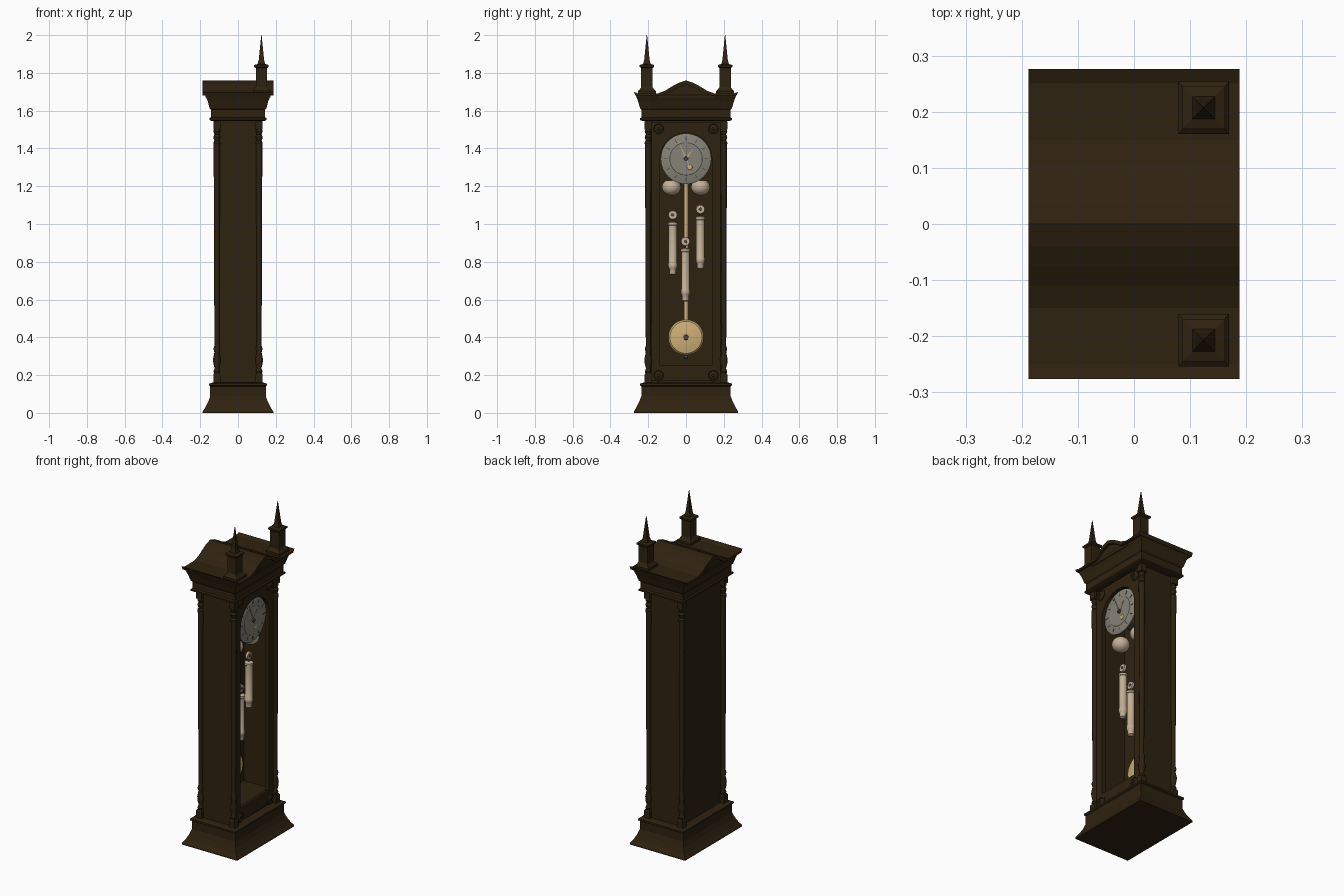
import bpy, bmesh, math
from mathutils import Matrix, Vector

if "Cube" in bpy.data.objects:
    bpy.data.objects.remove(bpy.data.objects["Cube"])


def material(name, rgb, rough=0.6):
    m = bpy.data.materials.new(name)
    m.use_nodes = True
    m.diffuse_color = (*rgb, 1)
    b = next(n for n in m.node_tree.nodes if n.type == 'BSDF_PRINCIPLED')
    b.inputs["Base Color"].default_value = (*rgb, 1)
    b.inputs["Roughness"].default_value = rough
    return m


WOOD = material("dark wood", (0.028, 0.016, 0.005))
SILVER = material("dial silver", (0.24, 0.225, 0.185))
CREAM = material("pale brass", (0.55, 0.43, 0.3))
GOLD = material("gold", (0.62, 0.43, 0.18))
STEEL = material("dark steel", (0.07, 0.065, 0.055))


def finish(name, bm, mat, smooth=False):
    bmesh.ops.recalc_face_normals(bm, faces=bm.faces[:])
    me = bpy.data.meshes.new(name)
    bm.to_mesh(me)
    bm.free()
    me.materials.append(mat)
    ob = bpy.data.objects.new(name, me)
    bpy.context.collection.objects.link(ob)
    if smooth:
        bpy.ops.object.select_all(action='DESELECT')
        ob.select_set(True)
        bpy.context.view_layer.objects.active = ob
        bpy.ops.object.shade_smooth_by_angle(angle=math.radians(35))
    return ob


def box(name, lo, hi, mat=WOOD):
    bm = bmesh.new()
    lo, hi = Vector(lo), Vector(hi)
    bmesh.ops.create_cube(bm, size=1, matrix=Matrix.Translation((lo + hi) / 2)
                          @ Matrix.Diagonal((*(hi - lo), 1)))
    return finish(name, bm, mat)


def tiers(name, levels, cx=0, cy=0, mat=WOOD):
    """Stack of rectangles (z, half x, half y) joined into one solid."""
    bm = bmesh.new()
    rings = [[bm.verts.new((cx + sx * hx, cy + sy * hy, z))
              for sx, sy in ((-1, -1), (1, -1), (1, 1), (-1, 1))] for z, hx, hy in levels]
    for a, b in zip(rings, rings[1:]):
        for i in range(4):
            j = (i + 1) % 4
            bm.faces.new((a[i], a[j], b[j], b[i]))
    bm.faces.new(rings[0])
    bm.faces.new(rings[-1])
    return finish(name, bm, mat)


def prism(name, outline, x0, x1, mat=WOOD, mirror=False):
    """Extrude a (y, z) outline along x."""
    bm = bmesh.new()
    f = bm.faces.new([bm.verts.new((x0, y, z)) for y, z in outline])
    ext = bmesh.ops.extrude_face_region(bm, geom=[f])["geom"]
    bmesh.ops.translate(bm, vec=(x1 - x0, 0, 0),
                        verts=[v for v in ext if isinstance(v, bmesh.types.BMVert)])
    ob = finish(name, bm, mat)
    if mirror:
        mod = ob.modifiers.new("mirror", 'MIRROR')
        mod.use_axis = (False, True, False)
    return ob


def lathe(name, profile, loc, mat, axis='Z', seg=24):
    """Turn a (radius, distance) profile around z, or around x."""
    bm = bmesh.new()
    rings = [[bm.verts.new((r * math.cos(t), r * math.sin(t), h))
              for t in (2 * math.pi * i / seg for i in range(seg))] for r, h in profile]
    for a, b in zip(rings, rings[1:]):
        for i in range(seg):
            j = (i + 1) % seg
            bm.faces.new((a[i], a[j], b[j], b[i]))
    bm.faces.new(rings[0])
    bm.faces.new(rings[-1])
    if axis == 'X':
        bm.transform(Matrix.Rotation(math.pi / 2, 4, 'Y'))
    bm.transform(Matrix.Translation(loc))
    return finish(name, bm, mat, True)


def disc(name, r, loc, depth, mat, seg=32):
    return lathe(name, [(r * 0.93, 0), (r, depth * 0.3), (r, depth * 0.7), (r * 0.93, depth)],
                 loc, mat, 'X', seg)


# Plinth
tiers("plinth", [(0, .187, .276), (.008, .187, .276), (.03, .172, .262), (.06, .157, .247),
                 (.09, .147, .236), (.14, .147, .236), (.145, .153, .244), (.155, .153, .244),
                 (.16, .135, .225)])

# Case walls, floor and ceiling
box("case_back", (-.105, -.198, .155), (-.09, .198, 1.56))
box("case_floor", (-.1, -.19, .16), (.095, .19, .24))
box("case_ceiling", (-.1, -.19, 1.5), (.095, .19, 1.56))

DIAL_Z = 1.345


def frame_half(width, low, high, gap, sill):
    arc = [(gap * math.cos(a), DIAL_Z + gap * math.sin(a))
           for a in (math.pi / 2 * i / 12 for i in range(13))]
    return [(0, high), (width, high), (width, low), (0, low), (0, sill), (gap, sill)] + arc


# Front with arched opening, and the door frame upon it
prism("case_front", frame_half(.198, .155, 1.56, .14, .245), .085, .102, mirror=True)
prism("door_frame", frame_half(.182, .17, 1.54, .137, .25), .102, .114, mirror=True)

for side, s in (("left", 1), ("right", -1)):
    box(f"{side}_side_wall", (-.1, min(s * .186, s * .2), .155), (.1, max(s * .186, s * .2), 1.56))
    # Turned posts at the four corners
    for end, x in (("front", .112), ("back", -.112)):
        y = s * .2
        for part, z0, z1 in (("foot", .155, .21), ("head", 1.5, 1.55)):
            tiers(f"{end}_{side}_post_{part}",
                  [(z0, .019, .019), (z1 - .008, .019, .019), (z1, .015, .015)], x, y)
        lathe(f"{end}_{side}_post",
              [(.012, .2), (.018, .22), (.012, .235), (.019, .265), (.02, .285), (.013, .32),
               (.018, .34), (.013, .355), (.013, .38), (.017, 1.41), (.019, 1.43), (.013, 1.44),
               (.019, 1.46), (.013, 1.475), (.019, 1.49), (.013, 1.505)], (x, y, 0), WOOD, seg=16)
    # Door rosettes
    for z, level in ((.2, "lower"), (1.505, "upper")):
        lathe(f"{level}_{side}_rosette", [(.034, 0), (.034, .006), (.026, .009), (.022, .005),
                                          (.014, .006), (.008, .011)],
              (.112, s * .145, z), WOOD, 'X', 20)
    # Spired finials
    tiers(f"{side}_finial",
          [(1.68, .045, .047), (1.705, .045, .047), (1.712, .038, .038), (1.725, .03, .03),
           (1.825, .03, .03), (1.832, .038, .038), (1.842, .038, .038), (1.847, .02, .02),
           (1.87, .014, .014), (2, .001, .001)], .124, s * .207)

# Crown moulding
tiers("crown", [(1.545, .14, .23), (1.55, .15, .243), (1.56, .15, .243), (1.565, .144, .235),
                (1.605, .144, .235), (1.612, .15, .243), (1.65, .16, .254), (1.688, .176, .268)])

# Pediment: a waved roof slab over a recessed gable
half = [(.276, 1.7), (.25, 1.69), (.15, 1.691), (.11, 1.706), (.075, 1.728), (.04, 1.747), (0, 1.76)]
top = half + [(-y, z) for y, z in reversed(half[:-1])]
under = [(y * .97, max(z - .022, 1.68)) for y, z in top]
prism("roof", top + under[::-1], -.188, .188)
gable = [(y, z - .006) for y, z in top if abs(y) < .2]
prism("gable", gable + [(-.15, 1.67), (.15, 1.67)], -.172, .172)

# Movement and dial
lathe("movement", [(.075, 0), (.075, .11)], (-.03, 0, DIAL_Z), STEEL, 'X')
disc("dial", .134, (.085, 0, DIAL_Z), .016, SILVER, 48)
lathe("dial_centre", [(.088, 0), (.086, .002)], (.1005, 0, DIAL_Z), SILVER, 'X', 48)
for i in range(12):
    a = math.tau * i / 12
    d, n = Vector((math.sin(a), math.cos(a))), Vector((math.cos(a), -math.sin(a)))
    c = Vector((0, DIAL_Z))
    prism("hour_mark", [c + d * r + n * w for r, w in
                        ((.098, -.002), (.118, -.002), (.118, .002), (.098, .002))],
          .1, .1025, STEEL)

# Hands
for name, tip_y, tip_z, w, x in (("minute_hand", -.045, .105, .004, .106),
                                 ("hour_hand", .038, .055, .005, .104),
                                 ("second_hand", .02, -.045, .003, .103)):
    tip = Vector((tip_y, tip_z))
    n = Vector((-tip_z, tip_y)).normalized() * w
    c = Vector((0, DIAL_Z))
    prism(name, [c - tip * .15, c + n, c + tip, c - n], x, x + .002, GOLD)
disc("hand_hub", .012, (.101, 0, DIAL_Z), .01, STEEL, 16)
lathe("seconds_ring", [(.014, 0), (.013, .002)], (.102, .02, DIAL_Z - .045), GOLD, 'X', 16)

# Bells below the dial
for side, y in (("left", .077), ("right", -.077)):
    bell = [(.05 * math.cos(a), .044 * math.sin(a))
            for a in (math.pi / 2 * (i / 8 - 1) for i in range(1, 14))]
    lathe(f"{side}_bell", bell, (.03, y, 1.195), CREAM)

# Weights with pulleys
for name, y, z in (("right", -.07, .73), ("middle", -.003, .59), ("left", .076, .76)):
    lathe(f"{name}_weight",
          [(.008, 0), (.018, .006), (.018, .03), (.021, .035), (.024, .045), (.024, .06),
           (.022, .063), (.022, .262), (.025, .265), (.025, .277), (.012, .283)],
          (.02, y, z), CREAM)
    lathe(f"{name}_hook", [(.004, .28), (.004, .31)], (.02, y, z), STEEL, seg=8)
    disc(f"{name}_pulley", .024, (.013, y, z + .318), .014, CREAM, 20)
    disc(f"{name}_pulley_axle", .009, (.01, y, z + .318), .02, STEEL, 12)

# Pendulum
box("pendulum_rod", (-.04, -.011, .3), (-.033, .011, 1.3), GOLD)
lathe("pendulum_bob", [(.05, -.018), (.085, -.01), (.094, 0), (.085, .01), (.05, .018), (.01, .021)],
      (-.036, 0, .4), GOLD, 'X', 40)
disc("bob_boss", .014, (-.018, 0, .4), .008, STEEL, 16)
lathe("pendulum_nut", [(.006, 0), (.011, .005), (.011, .018), (.006, .022)],
      (-.036, 0, .285), STEEL, seg=12)
